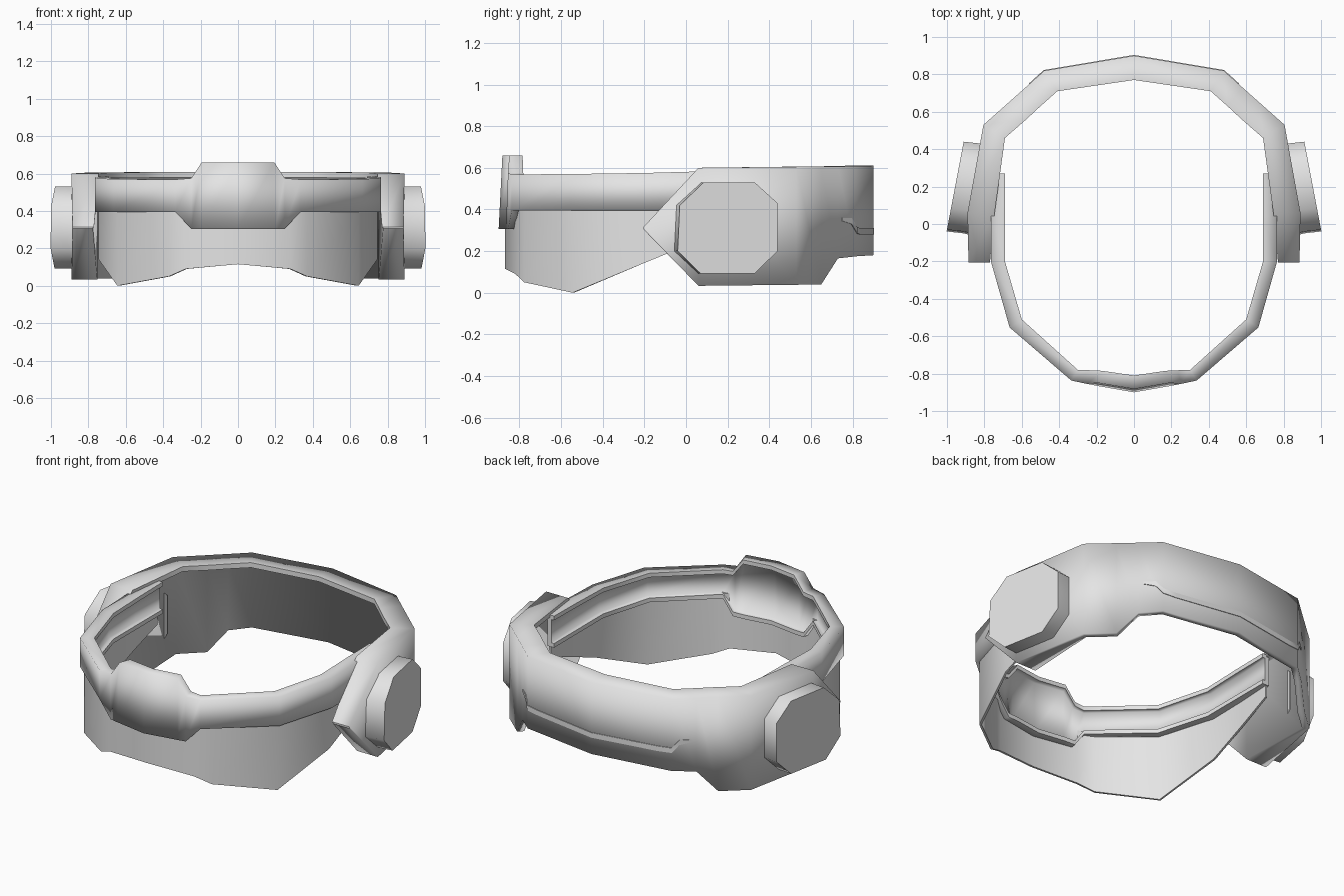
import bpy, bmesh, math
from mathutils import Vector

cube = bpy.data.objects.get("Cube")
if cube:
    bpy.data.objects.remove(cube, do_unlink=True)

grey = bpy.data.materials.new("light_grey")
grey.use_nodes = True
colour = (0.78, 0.78, 0.78, 1)
grey.diffuse_color = colour
grey.node_tree.nodes["Principled BSDF"].inputs["Base Color"].default_value = colour


def loft(name, sections, angle, creases=()):
    """Skin matching closed sections, cap the ends, keep chosen corners sharp."""
    bm = bmesh.new()
    rings = [[bm.verts.new(p) for p in s] for s in sections]
    n = len(rings[0])
    for a, b in zip(rings, rings[1:]):
        for i in range(n):
            j = (i + 1) % n
            bm.faces.new((a[i], a[j], b[j], b[i]))
    caps = [bm.faces.new(rings[0]), bm.faces.new(rings[-1])]
    bmesh.ops.recalc_face_normals(bm, faces=bm.faces)
    for face in bm.faces:
        face.smooth = True
    for edge in bm.edges:
        edge.smooth = edge.calc_face_angle(0) < math.radians(angle)
    for a, b in zip(rings, rings[1:]):
        for i in creases:
            bm.edges.get((a[i], b[i])).smooth = False
    for cap in caps:
        for edge in cap.edges:
            edge.smooth = False
    mesh = bpy.data.meshes.new(name)
    bm.to_mesh(mesh)
    bm.free()
    mesh.materials.append(grey)
    obj = bpy.data.objects.new(name, mesh)
    bpy.context.collection.objects.link(obj)


def mirrored(half):
    """Sections from the middle to +x, continued to -x."""
    other = [[(-x, y, z) for x, y, z in s] for s in half[:0:-1]]
    return other + half


def between(outer, inner, t, z):
    """Point a share t of the way from the outer to the inner outline."""
    return tuple(o + (i - o) * t for o, i in zip(outer, inner)) + (z,)


def wall(ox, oy, ix, iy, low, high):
    """Plain four-cornered section."""
    return [(ox, oy, low), (ox, oy, high), (ix, iy, high), (ix, iy, low)]


def lipped(ox, oy, ix, iy, low, high, depth):
    """Shell section with an inward lip along its top."""
    o, i = (ox, oy), (ix, iy)
    under = high - min(.03, (high - low) * .3)
    shape = [(0, low), (0, high), (1, high), (1, under), (depth, under), (depth, low)]
    return [between(o, i, t, z) for t, z in shape]


def channel(ox, oy, ix, iy, low, high, lean=0):
    """C-shaped section with inward lips at top and bottom."""
    o, i = (ox, oy), (ix, iy)
    shape = [(0, low), (lean, high), (1, high), (1, high - .025), (.6, high - .025),
             (.6, low + .025), (1, low + .025), (1, low)]
    return [between(o, i, t, z) for t, z in shape]


# Rear band: lipped shell, raised lower edge at the back, solid pointed ends
rear = [
    lipped(0, .9, 0, .77, .18, .61, .3),
    lipped(.48, .82, .41, .71, .175, .608, .3),
    lipped(.58, .73, .50, .63, .165, .607, .3),
    lipped(.67, .65, .575, .56, .04, .606, .3),
    lipped(.805, .53, .69, .46, .038, .605, .3),
    lipped(.89, .06, .745, .06, .033, .60, .95),
    lipped(.885, -.205, .77, -.205, .305, .315, .95),
]
loft("rear_band", mirrored(rear), 100, (2, 3))

# Brow band, with the taller forehead plate in its middle
brow = [
    channel(0, -.9, 0, -.81, .305, .66, .2),
    channel(.20, -.865, .17, -.785, .305, .66, .2),
    channel(.25, -.855, .235, -.782, .305, .575),
    channel(.335, -.837, .30, -.78, .395, .568),
    channel(.665, -.553, .60, -.51, .395, .57),
    channel(.765, -.2, .69, -.2, .395, .575),
    channel(.765, .05, .69, .05, .395, .582),
    channel(.735, .27, .69, .27, .395, .585),
]
loft("brow_band", mirrored(brow), 100, (2, 3, 6, 7))

# Thin face shield hanging below the brow
shield = [
    wall(0, -.87, 0, -.858, .115, .42),
    wall(.28, -.82, .274, -.808, .09, .42),
    wall(.37, -.777, .362, -.767, .05, .42),
    wall(.645, -.545, .634, -.538, 0, .42),
    wall(.747, -.2, .735, -.2, .143, .42),
    wall(.742, .05, .73, .05, .245, .42),
    wall(.73, .26, .718, .26, .325, .42),
]
loft("face_shield", mirrored(shield), 50)

# Eight-sided ear pods, tilted to follow the sides of the head
octagon = [(-.03, .42), (.085, .53), (.33, .53), (.44, .43),
           (.44, .20), (.33, .092), (.07, .092), (-.04, .20)]
for side, label in ((1, "left"), (-1, "right")):
    pod = [[(side * (base - .19 * (y + .03)), y + shift, z) for y, z in octagon]
           for base, shift in ((.85, -.025), (.91, -.01), (1.0, 0))]
    loft(label + "_ear_pod", pod, 95)

# Shallow trim line around the back, stepping up near each end
trim_path = [(0, .9, .28, .31), (.40, .833, .28, .31), (.48, .82, .285, .315),
             (.51, .793, .33, .36), (.56, .748, .345, .36)]
trim = []
for x, y, low, high in trim_path:
    out = Vector((x, y, 0)).normalized() * .004
    trim.append(wall(x + out.x, y + out.y, x - out.x, y - out.y, low, high))
loft("rear_trim", mirrored(trim), 40)
